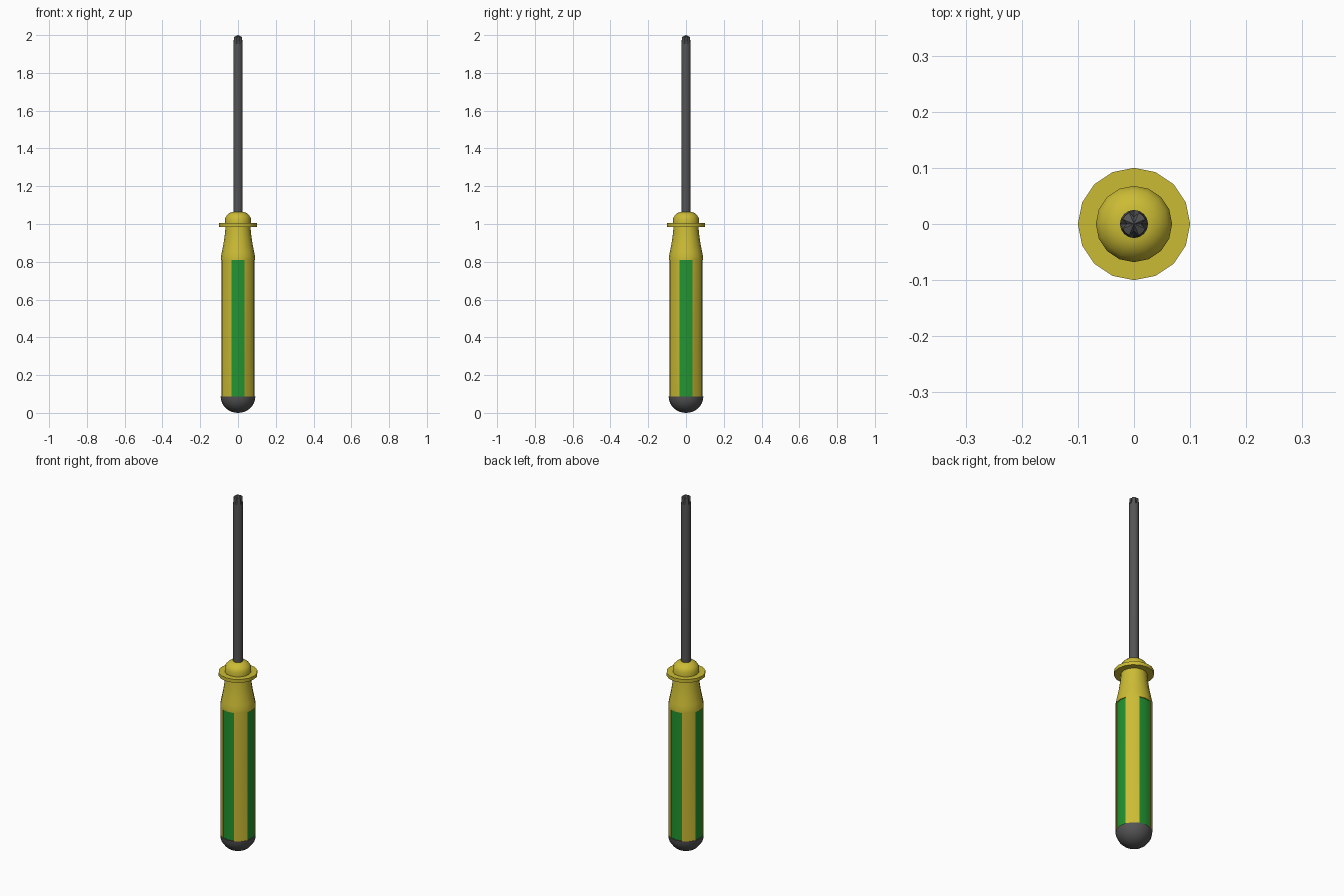
import bpy, bmesh, math

if "Cube" in bpy.data.objects:
    bpy.data.objects.remove(bpy.data.objects["Cube"])

SIDES = 16


def material(name, rgb):
    m = bpy.data.materials.new(name)
    m.diffuse_color = (*rgb, 1)
    m.use_nodes = True
    m.node_tree.nodes["Principled BSDF"].inputs["Base Color"].default_value = m.diffuse_color
    return m


YELLOW = material("yellow_plastic", (0.60, 0.50, 0.035))
GREEN = material("green_rubber", (0.016, 0.30, 0.03))
DARK = material("dark_steel", (0.09, 0.09, 0.09))


def lathe(profile, shape=None):
    """Spin (radius, z) points round z; radius 0 makes a pole."""
    bm = bmesh.new()
    rings = []
    for i, (r, z) in enumerate(profile):
        if r == 0:
            rings.append([bm.verts.new((0, 0, z))] * SIDES)
            continue
        ring = []
        for k in range(SIDES):
            a = 2 * math.pi * k / SIDES
            rr = r * (shape(i, k) if shape else 1)
            ring.append(bm.verts.new((rr * math.cos(a), rr * math.sin(a), z)))
        rings.append(ring)
    for lo, hi in zip(rings, rings[1:]):
        for k in range(SIDES):
            n = (k + 1) % SIDES
            quad = [lo[k], lo[n], hi[n], hi[k]]
            bm.faces.new(list(dict.fromkeys(quad)))
    bmesh.ops.recalc_face_normals(bm, faces=bm.faces[:])
    return bm


def finish(bm, name, *mats, angle=35):
    mesh = bpy.data.meshes.new(name)
    bm.to_mesh(mesh)
    bm.free()
    ob = bpy.data.objects.new(name, mesh)
    bpy.context.collection.objects.link(ob)
    for m in mats:
        mesh.materials.append(m)
    bpy.ops.object.select_all(action='DESELECT')
    ob.select_set(True)
    bpy.context.view_layer.objects.active = ob
    bpy.ops.object.shade_smooth_by_angle(angle=math.radians(angle))
    return ob


# Handle: grip, waisted neck, guard flange and domed collar
bm = lathe([(0, 0.085), (0.091, 0.085), (0.091, 0.81), (0.091, 0.825),
            (0.086, 0.85), (0.076, 0.90), (0.069, 0.95), (0.066, 0.985),
            (0.10, 0.985), (0.10, 1.004), (0.068, 1.004), (0.068, 1.030),
            (0.060, 1.045), (0.046, 1.058), (0.030, 1.064), (0, 1.066)])

# Four recessed green strips, each two facets wide
for q in range(4):
    a = q * math.pi / 2
    strip = []
    for f in bm.faces:
        c = f.calc_center_median()
        if 0.4 < c.z < 0.5 and abs(f.normal.z) < 0.1:
            if c.x * math.cos(a) + c.y * math.sin(a) > 0.95 * c.xy.length:
                strip.append(f)
    bmesh.ops.inset_region(bm, faces=strip, thickness=0.0005, depth=-0.004,
                           use_even_offset=True, use_boundary=True)
    for f in strip:
        f.material_index = 1
finish(bm, "handle", YELLOW, GREEN)

# Rounded butt cap
cap = [(0, 0)]
for i in range(1, 9):
    t = math.pi / 2 * i / 8
    cap.append((0.092 * math.sin(t), 0.087 * (1 - math.cos(t))))
finish(lathe(cap + [(0, 0.087)]), "end_cap", DARK)


# Shaft with a cross tip: four flutes cut in on the axes
def flutes(i, k):
    return 0.55 if i == 3 and k % 4 == 0 else 1


finish(lathe([(0, 1.0), (0.025, 1.0), (0.025, 1.955), (0.022, 1.99), (0, 2.0)],
             flutes), "shaft", DARK, angle=30)
